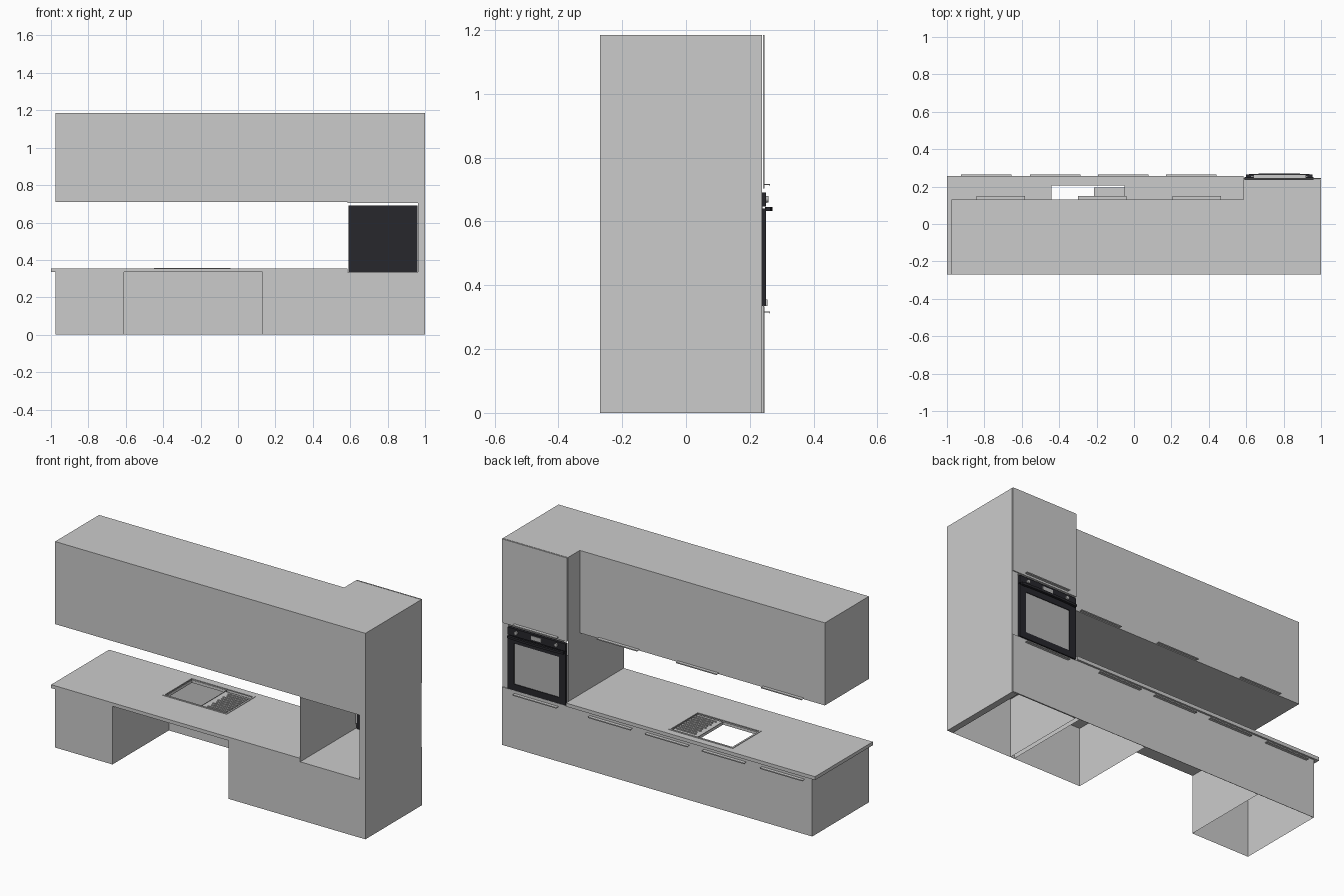
import bpy, bmesh, math

if "Cube" in bpy.data.objects:
    bpy.data.objects.remove(bpy.data.objects["Cube"])


def material(name, rgb):
    m = bpy.data.materials.new(name)
    m.diffuse_color = (*rgb, 1)
    m.use_nodes = True
    m.node_tree.nodes["Principled BSDF"].inputs["Base Color"].default_value = m.diffuse_color
    return m


BLACK = material("black_enamel", (0.02, 0.02, 0.025))
STEEL = material("steel", (0.45, 0.45, 0.45))


def finish(name, bm, mat=None):
    me = bpy.data.meshes.new(name)
    bm.to_mesh(me)
    bm.free()
    ob = bpy.data.objects.new(name, me)
    bpy.context.collection.objects.link(ob)
    if mat:
        me.materials.append(mat)
    return ob


def add_box(bm, x, y, z):
    vs = bmesh.ops.create_cube(bm, size=1)["verts"]
    for v in vs:
        for i, (a, b) in enumerate((x, y, z)):
            v.co[i] = a if v.co[i] < 0 else b


def box(name, x, y, z, mat=None, omit=()):
    """Box from ranges; omit lists (axis, sign) of open sides."""
    bm = bmesh.new()
    add_box(bm, x, y, z)
    bm.normal_update()
    gone = [f for f in bm.faces if any(f.normal[a] * s > 0.9 for a, s in omit)]
    bmesh.ops.delete(bm, geom=gone, context='FACES')
    return finish(name, bm, mat)


def handle(name, x, y, z):
    """Slim edge pull: a flat plate with a small turned-down lip."""
    bm = bmesh.new()
    add_box(bm, x, (y, y + 0.019), (z, z + 0.003))
    add_box(bm, x, (y + 0.016, y + 0.019), (z - 0.003, z))
    return finish(name, bm)


def framed(name, x, y, z, holes_x, hole_y, mat=None):
    """Horizontal slab with a rectangular opening."""
    bm = bmesh.new()
    a, b = holes_x
    c, d = hole_y
    add_box(bm, (x[0], a), y, z)
    add_box(bm, (b, x[1]), y, z)
    add_box(bm, (a, b), (y[0], c), z)
    add_box(bm, (a, b), (d, y[1]), z)
    bmesh.ops.remove_doubles(bm, verts=bm.verts, dist=1e-5)
    return finish(name, bm, mat)


BACK, FRONT = -0.27, 0.245
DOWN, UP = (2, -1), (2, 1)
TOP, BASE_H, NICHE_H = 1.185, 0.335, 0.705

# Base cabinets, open underneath, with an open bay behind the sink front
for name, x in (("base_cabinet_left", (-0.975, -0.61)),
                ("base_cabinet_right", (0.13, 0.56))):
    box(name, x, (BACK, 0.243), (0, BASE_H), omit=(DOWN, UP))
box("base_filler_back", (0.56, 0.585), (BACK, BACK + 0.002), (0, BASE_H))
box("base_front", (-0.975, 0.585), (0.243, FRONT), (0, BASE_H))

# Worktop with sink cutout
SX, SY = (-0.45, -0.04), (-0.045, 0.217)
framed("worktop", (-1, 0.585), (BACK, 0.256), (BASE_H, 0.355), SX, SY)

# Sink: rim, open bowl, drainer with ridges
BX, BY = (-0.437, -0.215), (-0.03, 0.205)
framed("sink_rim", SX, SY, (0.352, 0.358), (-0.44, -0.05), (-0.035, 0.207))
box("sink_bowl_wall", BX, BY, (BASE_H, 0.352), omit=(DOWN, UP))
box("drainer_plate", (-0.215, -0.05), (-0.035, 0.195), (0.345, 0.348))
bm = bmesh.new()
for i in range(9):
    y = -0.015 + i * 0.023
    add_box(bm, (-0.185 + 0.008 * (i % 2), -0.06), (y, y + 0.008), (0.348, 0.353))
finish("drainer_ridges", bm)

# Wall cabinet
box("wall_cabinet", (-0.975, 0.585), (BACK, 0.13), (0.71, TOP))

# Tall oven housing
TX = (0.585, 0.963)
box("tall_lower_body", TX, (BACK, 0.238), (0, BASE_H), omit=(DOWN,))
box("oven_niche", TX, (BACK, 0.238), (BASE_H, NICHE_H), omit=((1, -1), (1, 1)))
box("tall_upper_body", TX, (BACK, 0.238), (NICHE_H, TOP))
box("tall_side_panel", (0.963, 1.0), (BACK, 0.238), (0, TOP))
for name, z in (("tall_lower_door", (0, 0.333)), ("tall_upper_door", (0.703, TOP))):
    box(name, (0.585, 1.0), (0.241, 0.246), z)

# Handles
for i, x in enumerate((-0.79, -0.42, -0.058, 0.305)):
    handle(f"base_handle_{i}", (x - 0.135, x + 0.135), FRONT, 0.314)
for i, x in enumerate((-0.712, -0.17, 0.335)):
    handle(f"wall_handle_{i}", (x - 0.13, x + 0.13), 0.13, 0.714)
for i, z in enumerate((0.314, 0.714)):
    handle(f"tall_handle_{i}", (0.64, 0.92), FRONT, z)

# Oven: backing, door frame, window, control strip
OX = (0.592, 0.96)
box("oven_backing", OX, (0.232, 0.24), (0.336, 0.69), BLACK)
bm = bmesh.new()
for x, z in (((0.592, 0.632), (0.336, 0.64)), ((0.92, 0.96), (0.336, 0.64)),
             ((0.632, 0.92), (0.336, 0.372)), ((0.632, 0.92), (0.605, 0.64))):
    add_box(bm, x, (0.24, 0.25), z)
finish("oven_door_frame", bm, BLACK)
box("oven_window", (0.632, 0.92), (0.24, 0.246), (0.372, 0.605), STEEL)
box("oven_control_strip", OX, (0.24, 0.25), (0.647, 0.69), BLACK)
box("oven_display", (0.745, 0.81), (0.25, 0.252), (0.658, 0.68), STEEL)
for i, x in enumerate((0.65, 0.905)):
    bpy.ops.mesh.primitive_cylinder_add(vertices=24, radius=0.01, depth=0.01,
                                        location=(x, 0.253, 0.67),
                                        rotation=(math.pi / 2, 0, 0))
    knob = bpy.context.object
    knob.name = f"oven_knob_{i}"
    knob.data.materials.append(STEEL)
    bpy.ops.object.shade_smooth_by_angle()

# Bowed oven handle: an arc strip swept across the door
bm = bmesh.new()
N = 12
rows = []
for i in range(N + 1):
    t = i / N * 2 - 1
    y = 0.263 - 0.006 * t * t
    x = 0.776 + 0.178 * t
    rows.append([bm.verts.new((x, y + dy, z)) for dy, z in
                 ((-0.006, 0.633), (0.008, 0.633), (0.008, 0.646), (-0.006, 0.646))])
for a, b in zip(rows, rows[1:]):
    for j in range(4):
        k = (j + 1) % 4
        bm.faces.new((a[j], a[k], b[k], b[j]))
bm.faces.new(rows[0])
bm.faces.new(rows[-1])
for x in (0.61, 0.93):
    add_box(bm, (x, x + 0.012), (0.248, 0.256), (0.634, 0.645))
bmesh.ops.recalc_face_normals(bm, faces=bm.faces)
finish("oven_handle", bm, BLACK)
